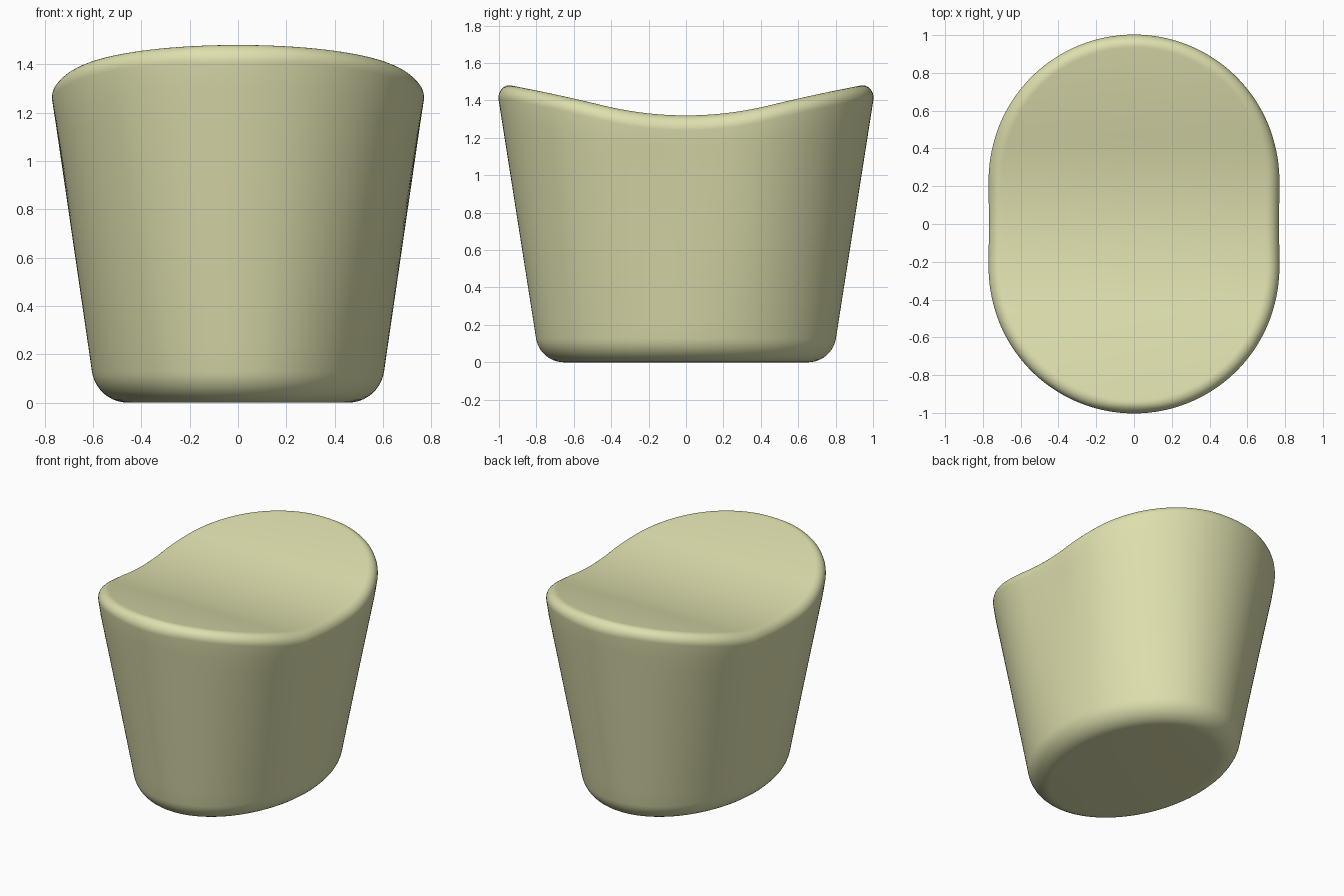
import bpy, bmesh, math

if "Cube" in bpy.data.objects:
    bpy.data.objects.remove(bpy.data.objects["Cube"])

N = 160            # points around the outline
Q = N // 4
R_TOP = 0.07       # rim rounding
R_BOT = 0.15       # foot rounding
SLOPE = 0.146      # outward lean of the wall
LEAN = math.atan(SLOPE)
STRAIGHT = 0.15    # share of each quarter lying on the straight side


def seat_height(y):
    """Saddle profile along y: rounded valley running into gentle slopes."""
    y = abs(y)
    if y < 0.45:
        return 1.32 + 0.27 * y * y
    d = min(y, 0.96) - 0.45
    return 1.3747 + 0.243 * d - 0.054 * d * d


def wall_radius(z):
    return 0.605 + SLOPE * (z - 0.13)


def outline(i, r, z):
    """Elliptical at the foot, blending into a straight-sided oval at the rim."""
    quad, k = divmod(i, Q)
    f = k / Q if quad % 2 == 0 else 1 - k / Q
    sx = 1 if quad in (0, 3) else -1
    sy = 1 if quad < 2 else -1
    c = 0.197 + 0.011 * (z - 0.13)
    if f <= STRAIGHT:
        ox, oy = r, c * f / STRAIGHT
    else:
        a = math.pi / 2 * (f - STRAIGHT) / (1 - STRAIGHT)
        ox, oy = r * math.cos(a), c + r * math.sin(a)
    a = math.pi / 2 * f
    ex, ey = r * math.cos(a), (r + c) * math.sin(a)
    t = min(max((z - 0.13) / 1.12, 0), 1)
    return sx * (ex + (ox - ex) * t), sy * (ey + (oy - ey) * t)


def rim_point(i, a):
    z = 1.35
    for _ in range(6):
        r = wall_radius(z) - R_TOP
        y = outline(i, r, z)[1]
        z = seat_height(y) - R_TOP
    x, y = outline(i, r + R_TOP * math.cos(a), z)
    return x, y, seat_height(y) - R_TOP + R_TOP * math.sin(a)


def wall_point(i, t):
    z = 0.13 + (rim_point(i, -LEAN)[2] - 0.13) * t
    return (*outline(i, wall_radius(z), z), z)


def foot_point(i, a):
    z = R_BOT + R_BOT * math.sin(a)
    return (*outline(i, 0.4565 + R_BOT * math.cos(a), z), z)


bm = bmesh.new()
rings = []


def add_ring(func, value):
    rings.append([bm.verts.new(func(i, value)) for i in range(N)])


# rounded foot, leaning wall, rounded rim
for s in range(11):
    add_ring(foot_point, -math.pi / 2 + (math.pi / 2 - LEAN) * s / 10)
for s in range(1, 12):
    add_ring(wall_point, s / 12)
for s in range(11):
    add_ring(rim_point, -LEAN + (math.pi / 2 + LEAN) * s / 10)

for lo, hi in zip(rings, rings[1:]):
    for i in range(N):
        j = (i + 1) % N
        bm.faces.new((lo[i], lo[j], hi[j], hi[i]))

# flat underside
bm.faces.new(rings[0][::-1])

# saddle seat: strips running straight across x
top = rings[-1]
for start in (0, 2 * Q):
    for k in range(Q):
        a, b = top[start + k], top[start + k + 1]
        c, d = top[start + 2 * Q - k - 1], top[(start + 2 * Q - k) % N]
        bm.faces.new((a, b, d) if b is c else (a, b, c, d))

bmesh.ops.recalc_face_normals(bm, faces=bm.faces)
mesh = bpy.data.meshes.new("stool_body")
bm.to_mesh(mesh)
bm.free()

stool = bpy.data.objects.new("stool_body", mesh)
bpy.context.collection.objects.link(stool)

mat = bpy.data.materials.new("pale olive")
mat.diffuse_color = (0.73, 0.74, 0.42, 1.0)
mat.use_nodes = True
mat.node_tree.nodes["Principled BSDF"].inputs["Base Color"].default_value = mat.diffuse_color
mesh.materials.append(mat)

bpy.context.view_layer.objects.active = stool
stool.select_set(True)
bpy.ops.object.shade_smooth_by_angle(angle=math.radians(40))
